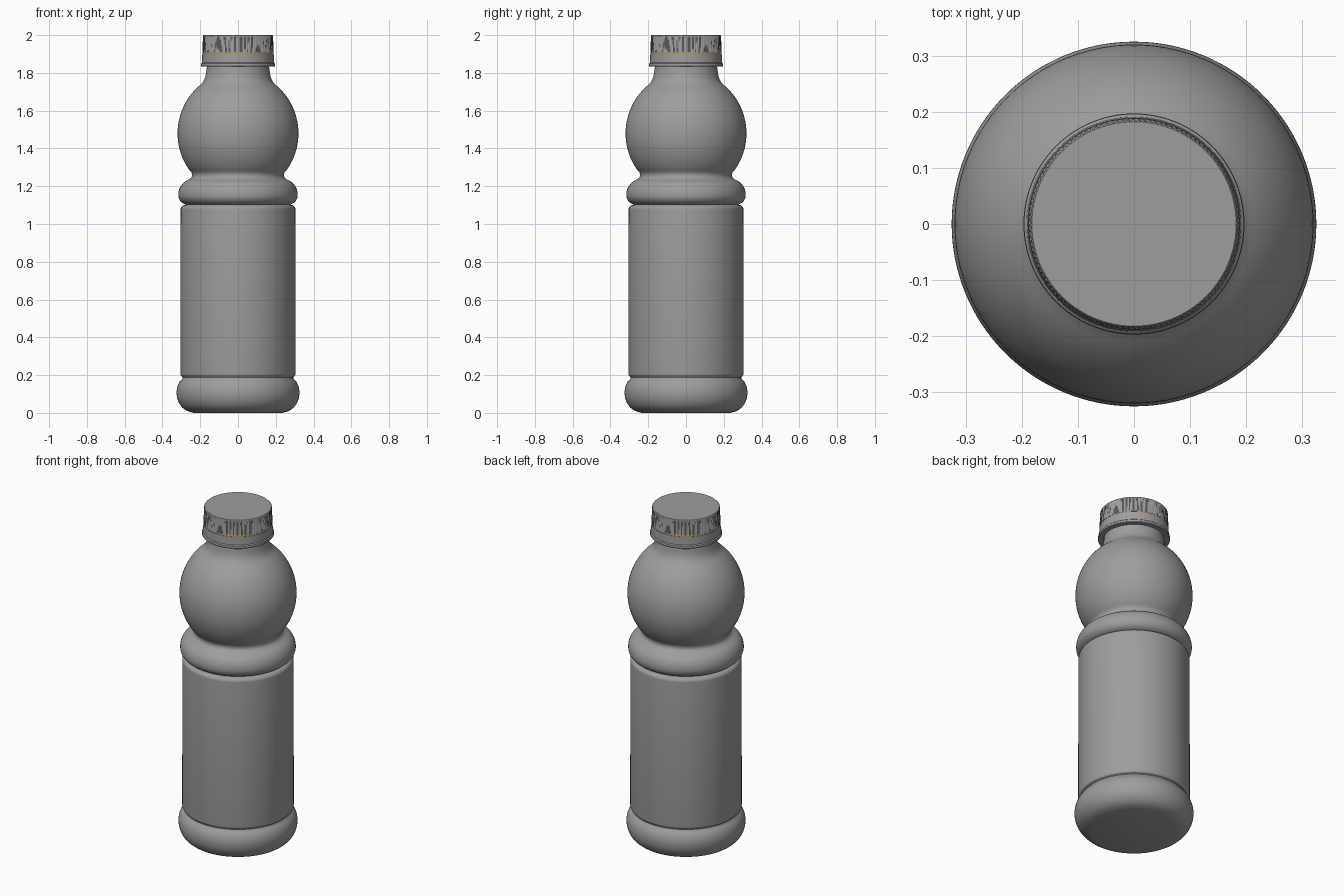
import bpy, bmesh, math

if "Cube" in bpy.data.objects:
    bpy.data.objects.remove(bpy.data.objects["Cube"])

GREY = (0.34, 0.34, 0.34, 1)


def arc(cr, cz, rr, rz, a0, a1, n):
    """Points on an elliptical arc as (radius, height); angles in degrees."""
    pts = []
    for i in range(n + 1):
        a = math.radians(a0 + (a1 - a0) * i / n)
        pts.append((cr + rr * math.cos(a), cz + rz * math.sin(a)))
    return pts


def material(name, color):
    mat = bpy.data.materials.new(name)
    mat.diffuse_color = color
    mat.use_nodes = True
    mat.node_tree.nodes["Principled BSDF"].inputs["Base Color"].default_value = mat.diffuse_color
    return mat


def lathe(name, profile, mat, segs=128):
    """Spin (radius, height[, rib depth]) rows round z; radius 0 closes the end."""
    bm = bmesh.new()
    rings = []
    for p in profile:
        r, z = p[0], p[1]
        depth = p[2] if len(p) > 2 else 0
        if r < 1e-6:
            rings.append([bm.verts.new((0, 0, z))])
            continue
        ring = []
        for i in range(segs):
            a = 2 * math.pi * i / segs
            rad = r - (depth if i % 4 >= 2 else 0)
            ring.append(bm.verts.new((rad * math.cos(a), rad * math.sin(a), z)))
        rings.append(ring)
    for lo, hi in zip(rings, rings[1:]):
        for i in range(segs):
            j = (i + 1) % segs
            if len(lo) == 1:
                bm.faces.new((lo[0], hi[j], hi[i]))
            elif len(hi) == 1:
                bm.faces.new((lo[i], lo[j], hi[0]))
            else:
                bm.faces.new((lo[i], lo[j], hi[j], hi[i]))
    bmesh.ops.recalc_face_normals(bm, faces=bm.faces)
    mesh = bpy.data.meshes.new(name)
    bm.to_mesh(mesh)
    bm.free()
    mesh.materials.append(mat)
    ob = bpy.data.objects.new(name, mesh)
    bpy.context.collection.objects.link(ob)
    bpy.ops.object.select_all(action='DESELECT')
    ob.select_set(True)
    bpy.context.view_layer.objects.active = ob
    bpy.ops.object.shade_smooth_by_angle(angle=math.radians(40))
    return ob


grey = material("dark_grey", GREY)
orange = material("seal_orange", (0.6, 0.28, 0.06, 1))

# Bottle: flat base, bulging foot, straight body, rolled ring, round bulb, neck
profile = [(0, 0.0), (0.235, 0.0)]
profile += arc(0.235, 0.105, 0.09, 0.102, -80, 0, 10)
profile += arc(0.265, 0.11, 0.06, 0.08, 0, 58, 8)
profile += [(0.293, 0.187)]
profile += arc(0.291, 0.207, 0.014, 0.016, -75, 0, 4)
profile += arc(0.284, 1.077, 0.02, 0.023, 0, 85, 7)
profile += [(0.277, 1.102)]
profile += arc(0.266, 1.153, 0.05, 0.05, -70, 0, 9)
profile += arc(0.246, 1.155, 0.07, 0.08, 0, 68, 10)[1:]
profile += [(0.257, 1.237), (0.247, 1.245), (0.243, 1.255), (0.244, 1.266),
            (0.248, 1.276)]
profile += arc(0, 1.48, 0.32, 0.328, -36, 52, 26)
profile += [(0.183, 1.755), (0.174, 1.775), (0.169, 1.8),
            (0.164, 1.835), (0.164, 1.97)]
lathe("bottle", profile, grey)

# Tamper band: flared lip under a smooth collar
lathe("cap_band", [(0.168, 1.834), (0.194, 1.833), (0.197, 1.837), (0.196, 1.849),
                   (0.191, 1.854), (0.189, 1.901), (0.168, 1.901), (0.168, 1.834)],
      grey)

# Thin coloured seal between band and cap
lathe("cap_seal", [(0.168, 1.9), (0.187, 1.9), (0.187, 1.907), (0.168, 1.907)],
      orange)

# Screw cap with fine vertical grip ribs
lathe("cap", [(0, 1.975), (0.168, 1.975), (0.168, 1.906), (0.188, 1.906),
              (0.188, 1.912, 0.003), (0.186, 1.99, 0.003),
              (0.184, 1.998), (0.182, 2.0), (0, 2.0)], grey, segs=480)
